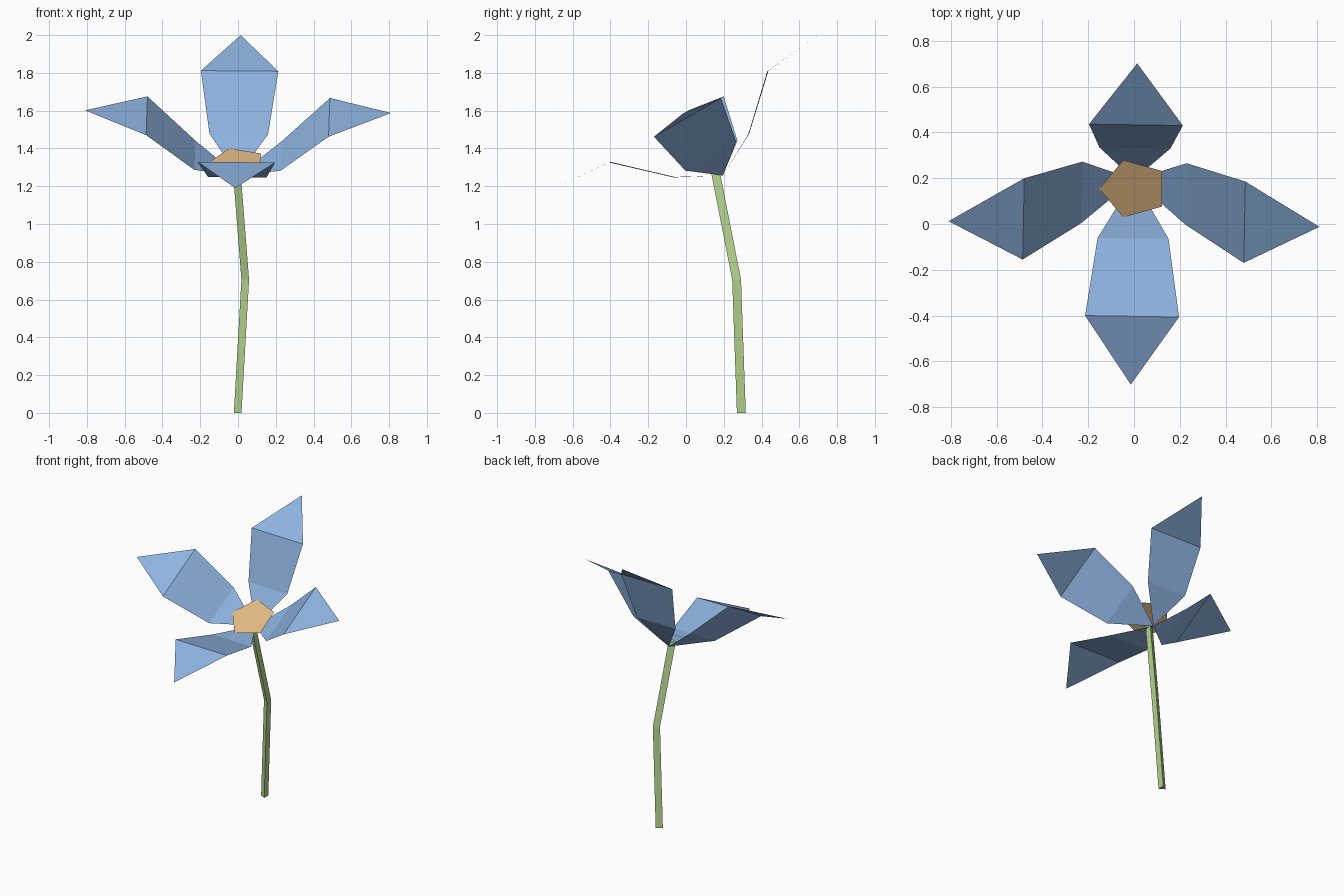
import bpy, math
from mathutils import Matrix

if "Cube" in bpy.data.objects:
    bpy.data.objects.remove(bpy.data.objects["Cube"])


def material(name, rgb):
    m = bpy.data.materials.new(name)
    m.diffuse_color = (*rgb, 1)
    m.use_nodes = True
    m.node_tree.nodes["Principled BSDF"].inputs["Base Color"].default_value = m.diffuse_color
    return m


def make(name, verts, faces, mat, matrix=None):
    me = bpy.data.meshes.new(name)
    me.from_pydata(verts, [], faces)
    if matrix:
        me.transform(matrix)
    me.materials.append(mat)
    me.update()
    ob = bpy.data.objects.new(name, me)
    bpy.context.collection.objects.link(ob)
    return ob


blue = material("petal_blue", (0.27, 0.45, 0.75))
green = material("stem_green", (0.45, 0.65, 0.27))
orange = material("centre_orange", (0.76, 0.48, 0.225))

# Flower head frame, tilted 30 degrees toward the front
head = Matrix.Translation((0, 0.195, 1.257)) @ Matrix.Rotation(math.radians(30), 4, 'X')

# Four single-sheet petals: (radius, half width, height) of each cross line
rings = [(0.228, 0.155, 0.121), (0.483, 0.205, 0.36)]
petal = [(0, 0, 0)]
for r, w, h in rings:
    petal += [(r, -w, h), (r, w, h)]
petal.append((0.81, 0, 0.39))
petal_faces = [(0, 1, 2), (1, 3, 4, 2), (3, 5, 4)]
for i in range(4):
    spin = Matrix.Rotation(math.radians(90 * i - 1), 4, 'Z')
    make(f"petal_{i + 1}", petal, petal_faces, blue, head @ spin)

# Flat pentagonal flower centre
disc = []
for i in range(5):
    a = math.radians(180 + 72 * i)
    disc.append((0.152 * math.cos(a), 0.152 * math.sin(a), 0.082))
make("flower_centre", disc, [tuple(range(5))], orange, head)

# Three-sided bent stem
path = [(0.005, 0.293, 0), (0.045, 0.268, 0.705), (0.0, 0.155, 1.28)]
verts, faces = [], []
for x, y, z in path:
    for k in range(3):
        a = math.radians(180 + 120 * k)
        verts.append((x + 0.027 * math.cos(a), y + 0.027 * math.sin(a), z))
for s in range(len(path) - 1):
    for k in range(3):
        a, b = 3 * s + k, 3 * s + (k + 1) % 3
        faces.append((a, b, b + 3, a + 3))
faces += [(2, 1, 0), (6, 7, 8)]
make("stem", verts, faces, green)
